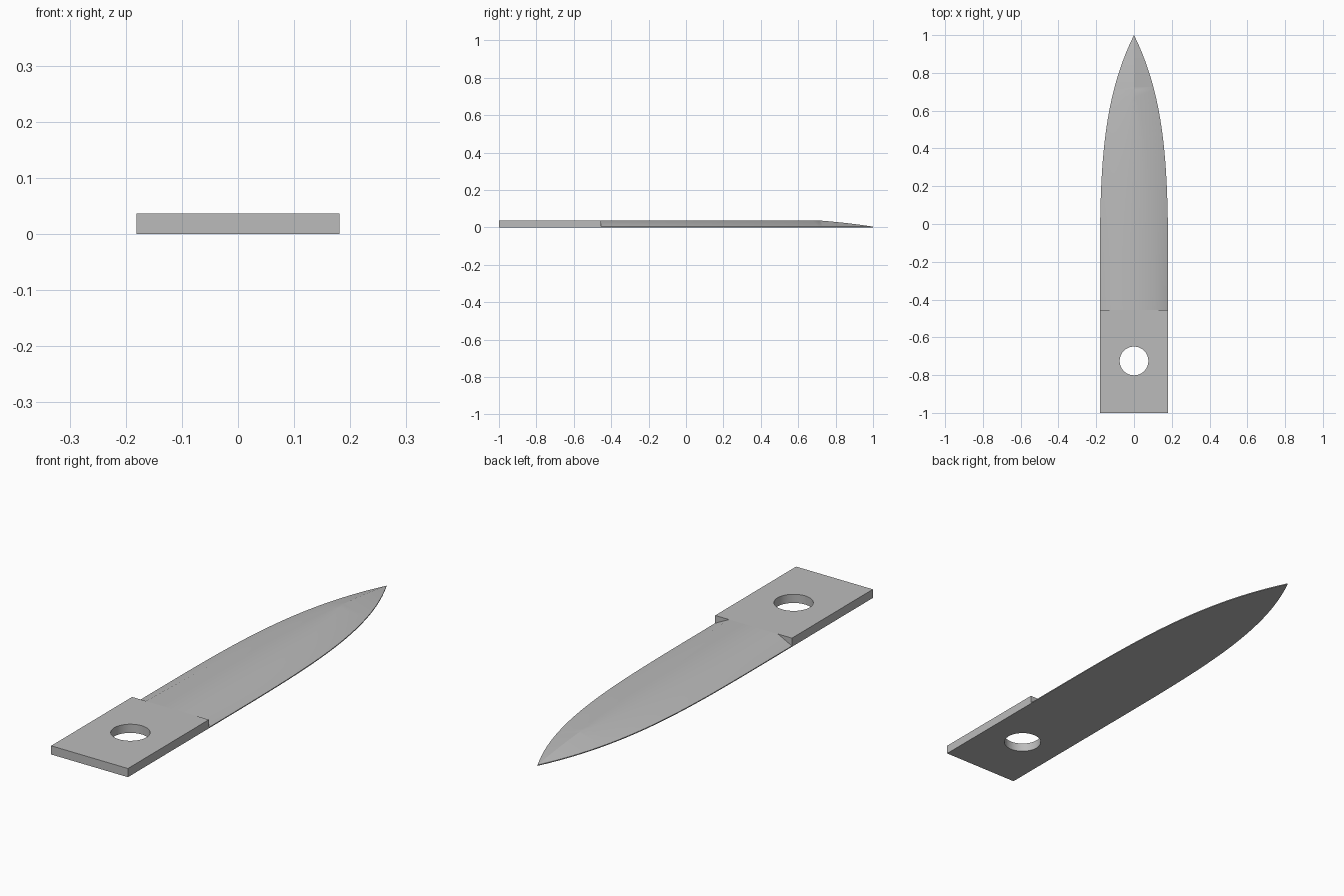
import bpy
import bmesh
import math

HALF = 0.181       # half width of the flat stock
THICK = 0.037      # stock thickness
RIM = 0.004        # thin vertical cutting edge
SHOULDER = -0.455  # where the blade starts
RIDGE = 0.71       # where the two bevels meet in the middle

if "Cube" in bpy.data.objects:
    bpy.data.objects.remove(bpy.data.objects["Cube"], do_unlink=True)

steel = bpy.data.materials.new("grey steel")
steel.use_nodes = True
colour = (0.5, 0.5, 0.5, 1)
steel.diffuse_color = colour
steel.node_tree.nodes["Principled BSDF"].inputs["Base Color"].default_value = colour


def activate(obj):
    bpy.ops.object.select_all(action="DESELECT")
    obj.select_set(True)
    bpy.context.view_layer.objects.active = obj


def finish(obj):
    obj.data.materials.clear()
    obj.data.materials.append(steel)
    activate(obj)
    bpy.ops.object.shade_smooth_by_angle(angle=math.radians(30))


def half_width(y):
    """Outline of the blade, curving in to a point."""
    t = (y - SHOULDER) / (1 - SHOULDER)
    return HALF * (1 - t ** 4)


# Tang: flat plate with a round mounting hole
bpy.ops.mesh.primitive_cube_add(size=1, location=(0, (SHOULDER - 1) / 2, THICK / 2))
tang = bpy.context.object
tang.name = "tang"
tang.scale = (2 * HALF, 1 + SHOULDER, THICK)
bpy.ops.object.transform_apply(location=True, scale=True)
bpy.ops.mesh.primitive_cylinder_add(vertices=64, radius=0.076, depth=0.2,
                                    location=(0, -0.725, THICK / 2))
cutter = bpy.context.object
cutter.hide_render = True
activate(tang)
hole = tang.modifiers.new("mounting hole", "BOOLEAN")
hole.operation = "DIFFERENCE"
hole.solver = "EXACT"
hole.object = cutter
bpy.ops.object.modifier_apply(modifier=hole.name)
bpy.data.objects.remove(cutter, do_unlink=True)
finish(tang)

# Blade: cross-sections lofted from the shoulder to the tip
bm = bmesh.new()
ridge_width = half_width(RIDGE)
stations = [SHOULDER + (RIDGE - SHOULDER) * i / 32 for i in range(33)]
stations += [RIDGE + (1 - RIDGE) * i / 16 for i in range(1, 17)]
rings = []
for y in stations:
    w = half_width(y)
    if y < RIDGE - 1e-6:
        # The bevel widens steadily until it reaches the centre line
        k = (y - SHOULDER) / (RIDGE - SHOULDER)
        flat = max(0, w - (0.066 + (ridge_width - 0.066) * k))
        top = THICK
    else:
        flat = 0
        top = RIM + (THICK - RIM) * w / ridge_width
    section = [(-w, 0), (-w, RIM), (-flat, top), (flat, top), (w, RIM), (w, 0)]
    rings.append([bm.verts.new((x, y, z)) for x, z in section])
for a, b in zip(rings, rings[1:]):
    for i in range(6):
        j = (i + 1) % 6
        bm.faces.new((a[i], a[j], b[j], b[i]))
bm.faces.new(rings[0])
bmesh.ops.remove_doubles(bm, verts=bm.verts, dist=1e-5)
bmesh.ops.recalc_face_normals(bm, faces=bm.faces)
mesh = bpy.data.meshes.new("blade")
bm.to_mesh(mesh)
bm.free()
blade = bpy.data.objects.new("blade", mesh)
bpy.context.collection.objects.link(blade)
finish(blade)
